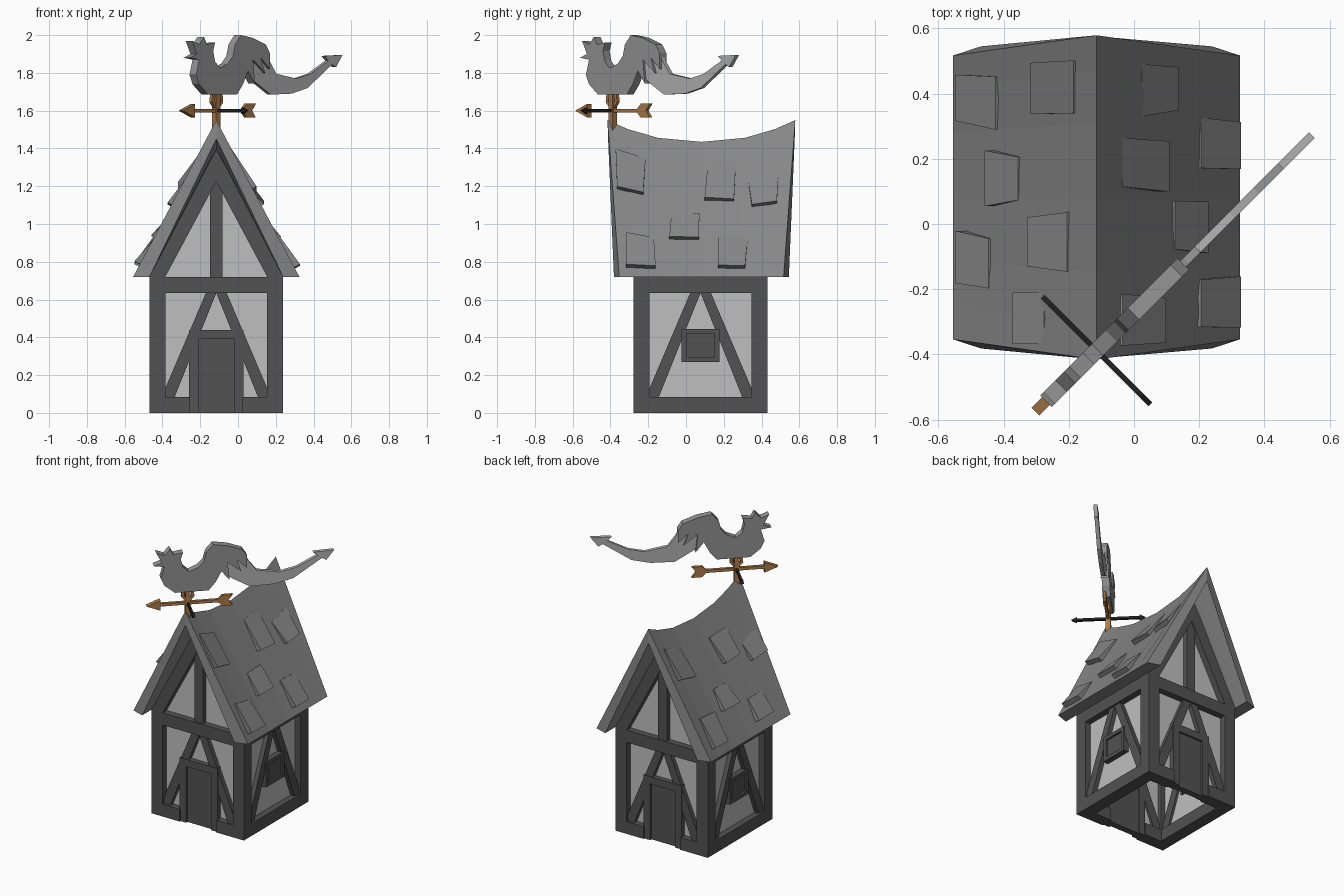
import bpy, bmesh, math, random
from mathutils import Matrix, Vector

if "Cube" in bpy.data.objects:
    bpy.data.objects.remove(bpy.data.objects["Cube"])

random.seed(4)
CX, CY = -0.115, 0.077          # house centre
W = 0.354                       # half width of the walls
R2 = math.sqrt(2)


def material(name, r, g, b):
    m = bpy.data.materials.new(name)
    m.diffuse_color = (r, g, b, 1)
    m.use_nodes = True
    m.node_tree.nodes["Principled BSDF"].inputs["Base Color"].default_value = m.diffuse_color
    return m


TIMBER = material("dark_timber", 0.085, 0.085, 0.085)
PLASTER = material("light_plaster", 0.52, 0.52, 0.52)
ROOF = material("roof_grey", 0.24, 0.24, 0.24)
COCK = material("bird_grey", 0.29, 0.29, 0.29)
TAIL = material("tail_light_grey", 0.45, 0.45, 0.45)
BRASS = material("brass", 0.42, 0.2, 0.07)
BLACK = material("black_iron", 0.015, 0.015, 0.015)


def make(name, bm, mat):
    bmesh.ops.recalc_face_normals(bm, faces=bm.faces)
    me = bpy.data.meshes.new(name)
    bm.to_mesh(me)
    bm.free()
    me.materials.append(mat)
    ob = bpy.data.objects.new(name, me)
    bpy.context.collection.objects.link(ob)
    return ob


def prism(name, pts, d0, d1, mat, angle=0, origin=(CX, CY)):
    """Extrude an (across, height) outline between two outward distances."""
    rot = Matrix.Rotation(angle, 3, 'Z')
    o = Vector((origin[0], origin[1], 0))
    bm = bmesh.new()
    rings = [[bm.verts.new(o + rot @ Vector((a, -d, z))) for a, z in pts] for d in (d0, d1)]
    n = len(pts)
    for r in rings:
        bm.faces.new(r)
    for i in range(n):
        j = (i + 1) % n
        bm.faces.new((rings[0][i], rings[0][j], rings[1][j], rings[1][i]))
    return make(name, bm, mat)


def rect(a0, a1, z0, z1):
    return [(a0, z0), (a1, z0), (a1, z1), (a0, z1)]


def mirror(pts, s):
    return [(a * s, z) for a, z in pts]


def frame(h, t, z0, z1):
    """Upside-down U outline, open at the bottom."""
    return [(-h, z0), (-h, z1), (h, z1), (h, z0), (h - t, z0),
            (h - t, z1 - t), (t - h, z1 - t), (t - h, z0)]


# Four timber-framed walls: doors front and back, windows on the sides
BRACE = [(-.27, .13), (-.27, .085), (-.22, .085), (0, .635), (-.055, .635)]
RAFTER = [(.354, .72), (0, 1.42), (0, 1.225), (.27, .72)]
for k, side in enumerate(("front", "right", "back", "left")):
    ang = k * math.pi / 2
    door = k % 2 == 0
    prism(side + "_wall_panel", rect(-.3, .3, .04, .68), .30, .31, PLASTER, ang)
    prism(side + "_top_beam", rect(-.27, .27, .635, .72), .27, W, TIMBER, ang)
    prism(side + "_corner_post", rect(.269, W, 0, .72), .269, W, TIMBER, ang)
    for s in (-1, 1):
        prism(side + "_brace", mirror(BRACE, s), .285, .34, TIMBER, ang)
    if door:
        for s in (-1, 1):
            prism(side + "_sill", mirror(rect(.14, .27, 0, .085), s), .27, W, TIMBER, ang)
            prism(side + "_gable_rafter", mirror(RAFTER, s), .27, W, TIMBER, ang)
        prism(side + "_door_frame", frame(.145, .05, 0, .44), .28, .345, TIMBER, ang)
        prism(side + "_door", rect(-.1, .1, .0, .40), .285, .33, TIMBER, ang)
        prism(side + "_gable_panel", [(-.3, .7), (.3, .7), (0, 1.3)], .30, .31, PLASTER, ang)
        prism(side + "_gable_post", rect(-.033, .033, .71, 1.27), .285, .345, TIMBER, ang)
    else:
        prism(side + "_sill", rect(-.27, .27, 0, .085), .27, W, TIMBER, ang)
        prism(side + "_window_frame", frame(.1, .025, .27, .445), .285, .348, TIMBER, ang)
        prism(side + "_window_ledge", rect(-.1, .1, .27, .295), .285, .348, TIMBER, ang)
        prism(side + "_window_pane", rect(-.08, .08, .28, .43), .285, .334, TIMBER, ang)


# Sagging roof, lofted from cross-sections along the ridge
def ridge(s):
    return 1.435 + 0.115 * abs(s) ** 2.2


RY = 0.0815
bm = bmesh.new()
loops = []
for s in (-1, -.78, -.46, 0, .46, .78, 1):
    z = ridge(s)
    section = [(.44, .435, .72), (0, .497, z), (-.44, .435, .72),
               (-.354, .463, .72), (0, .494, z - .1), (.354, .463, .72)]
    loops.append([bm.verts.new((CX + x, RY + s * hy, h)) for x, hy, h in section])
for a, b in zip(loops, loops[1:]):
    for i in range(6):
        j = (i + 1) % 6
        bm.faces.new((a[i], a[j], b[j], b[i]))
for l in (loops[0], loops[-1]):
    bm.faces.new((l[0], l[1], l[4], l[5]))
    bm.faces.new((l[1], l[2], l[3], l[4]))
make("roof", bm, ROOF)


# Loose shingles, lifted at their lower edge: (y, upper offset, lower offset)
def shingle(y, top, bottom, side):
    bm = bmesh.new()
    layers = []
    for lift_top, lift_bottom in ((-.015, -.015), (.006, .032)):
        ring = []
        for sy, h, lift in ((-1, top, lift_top), (1, top, lift_top),
                            (1, bottom, lift_bottom), (-1, bottom, lift_bottom)):
            yy = y + sy * .078
            zr = ridge((yy - RY) / .48)
            z = zr - h / .44 * (zr - .72)
            ring.append(Vector((CX + side * (h + lift * .88), yy, z + lift * .47)))
        layers.append(ring)
    for i in range(4):
        j = Vector((0, random.uniform(-.014, .014), random.uniform(-.01, .01)))
        layers[0][i] += j
        layers[1][i] += j
    lo, hi = [[bm.verts.new(p) for p in r] for r in layers]
    bm.faces.new(lo)
    bm.faces.new(hi)
    for i in range(4):
        j = (i + 1) % 4
        bm.faces.new((lo[i], lo[j], hi[j], hi[i]))
    make("shingle", bm, ROOF)


for data in ((.415, .135, .225), (.185, .075, .195), (.24, .315, .415),
             (-.01, .235, .315), (-.25, .315, .415), (-.295, .075, .185)):
    shingle(*data, 1)
for data in ((.38, .305, .405), (.42, .065, .175), (.14, .235, .315),
             (-.11, .325, .405), (-.055, .085, .185), (-.285, .155, .23)):
    shingle(*data, -1)

# Weathervane, turned 45 degrees about its pole
POLE = (-0.115, -0.388)
Q = math.pi / 4


def vane(name, pts, half, mat, angle=Q):
    return prism(name, [(a * R2, z) for a, z in pts], -half, half, mat, angle, POLE)


vane("bird_body", [
    (-.06, 1.685), (-.108, 1.74), (-.124, 1.79), (-.108, 1.87), (-.155, 1.88), (-.119, 1.9),
    (-.145, 1.97), (-.108, 1.95), (-.082, 1.99), (-.066, 1.95), (-.024, 1.96), (-.034, 1.915),
    (-.024, 1.86), (.003, 1.825), (.045, 1.85), (.071, 1.89), (.082, 1.95), (.113, 2.0),
    (.177, 1.985), (.245, 1.95), (.266, 1.905), (.266, 1.82), (.219, 1.88), (.24, 1.8),
    (.177, 1.87), (.187, 1.745), (.15, 1.81), (.124, 1.74), (.092, 1.685)], .025, COCK)
vane("bird_tail", [
    (.13, 1.97), (.24, 1.945), (.275, 1.86), (.31, 1.795), (.415, 1.77), (.49, 1.795),
    (.585, 1.865), (.565, 1.89), (.66, 1.895), (.625, 1.83), (.605, 1.845), (.475, 1.72),
    (.39, 1.69), (.28, 1.685), (.2, 1.75), (.14, 1.82)], .0125, TAIL)

# Brass arrow, pole and scrolls
vane("arrow_head", [(-.187, 1.6), (-.125, 1.635), (-.125, 1.565)], .017, BRASS)
vane("arrow_shaft", rect(-.13, .15, 1.59, 1.61), .01, BRASS)
for s in (-1, 1):
    vane("arrow_fletching", [(a, 1.6 + s * h) for a, h in
         ((.13, 0), (.155, .037), (.203, .037), (.183, 0))], .01, BRASS)
    vane("pole_scroll", [(s * a, z) for a, z in
         ((.008, 1.61), (.03, 1.645), (.026, 1.69), (.012, 1.69), (.018, 1.65), (.008, 1.635))],
         .01, BRASS)
vane("pole", rect(-.0115, .0115, 1.48, 1.7), .016, BRASS)

# Black cross arrow
vane("cross_arrow", [(-.165, 1.6), (-.14, 1.618), (-.14, 1.608), (.14, 1.608), (.14, 1.618),
                     (.165, 1.6), (.14, 1.582), (.14, 1.592), (-.14, 1.592), (-.14, 1.582)],
     .008, BLACK, -Q)
